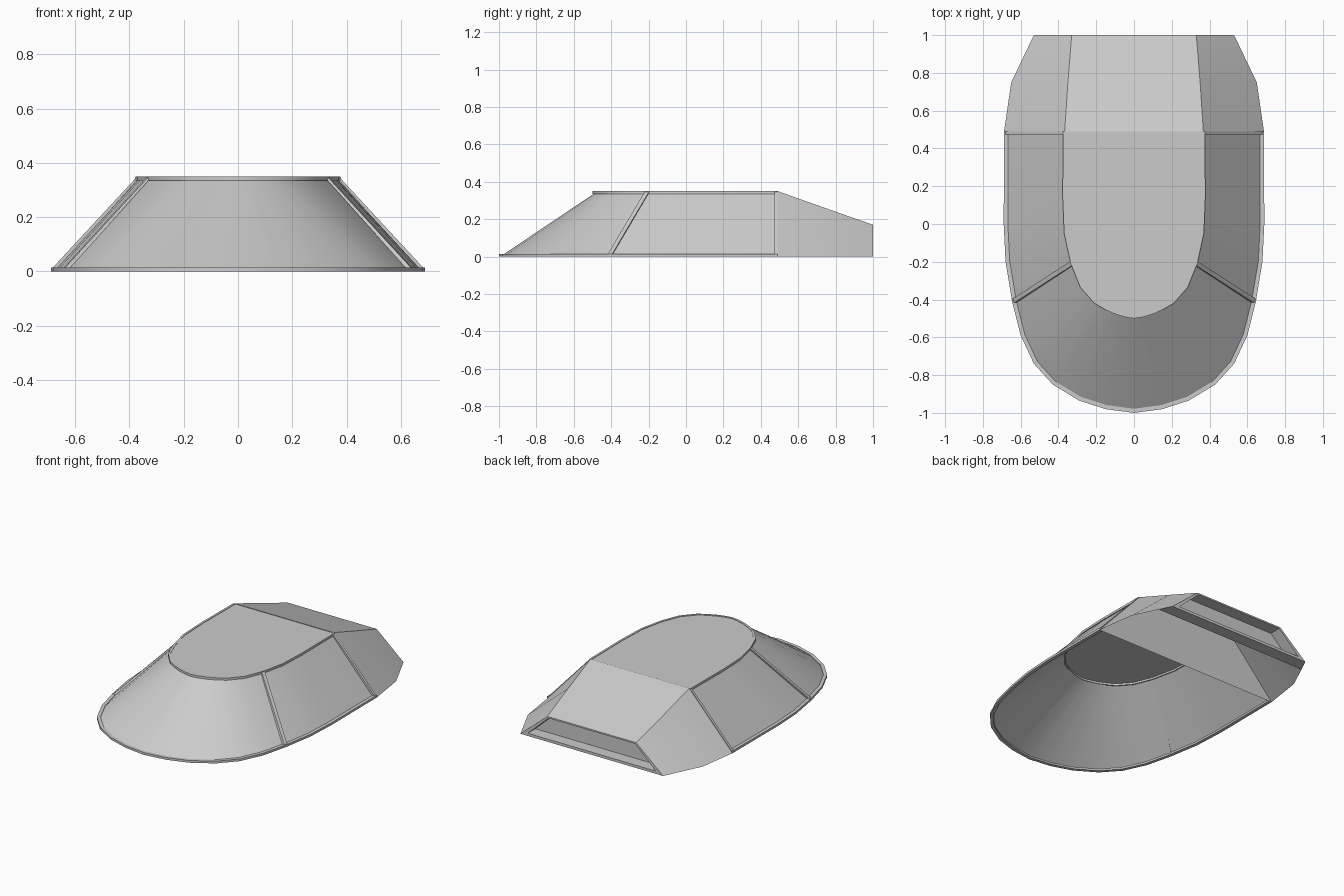
import bpy, math
from mathutils import Vector

if "Cube" in bpy.data.objects:
    bpy.data.objects.remove(bpy.data.objects["Cube"])

# Right-hand half outlines, rear to nose: sill on the ground and edge of the roof
SILL = [(.688, .49), (.69, 0), (.68, -.2), (.645, -.41), (.60, -.59), (.53, -.74),
        (.43, -.85), (.29, -.935), (.15, -.98), (0, -1)]
ROOF = [(.375, .49), (.378, .15), (.37, -.05), (.335, -.21), (.285, -.335), (.21, -.42),
        (.155, -.452), (.105, -.475), (.05, -.492), (0, -.5)]
H = .35
PILLAR = 3  # outline index of the windscreen pillar


def make(name, verts, faces):
    me = bpy.data.meshes.new(name)
    me.from_pydata([tuple(v) for v in verts], [], faces)
    me.validate()
    ob = bpy.data.objects.new(name, me)
    bpy.context.collection.objects.link(ob)
    bpy.ops.object.select_all(action='DESELECT')
    ob.select_set(True)
    bpy.context.view_layer.objects.active = ob
    bpy.ops.object.mode_set(mode='EDIT')
    bpy.ops.mesh.select_all(action='SELECT')
    bpy.ops.mesh.normals_make_consistent(inside=False)
    bpy.ops.object.mode_set(mode='OBJECT')
    bpy.ops.object.shade_smooth_by_angle(angle=math.radians(30))
    return ob


def full(half):
    return half + [(-x, y) for x, y in reversed(half[:-1])]


def tangent(pts, i):
    a, b = Vector(pts[max(i - 1, 0)]), Vector(pts[min(i + 1, len(pts) - 1)])
    return (b - a).normalized()


def offset(half, d, z):
    """Full outline moved inward by d, at height z."""
    pts = full(half)
    out = []
    for i, (x, y) in enumerate(pts):
        t = tangent(pts, i)
        if i in (0, len(pts) - 1):
            t = Vector((0, -1 if i == 0 else 1))
        out.append(Vector((x + t.y * d, y - t.x * d, z)))
    return out


def loft(name, rows, closed=False):
    n, m = len(rows[0]), len(rows)
    faces = [(r * n + i, r * n + i + 1, (r + 1) % m * n + i + 1, (r + 1) % m * n + i)
             for r in range(m if closed else m - 1) for i in range(n - 1)]
    if closed:
        faces += [[r * n for r in range(m)], [r * n + n - 1 for r in range(m)]]
    return make(name, [v for row in rows for v in row], faces)


# Frame rims around the sill and the roof
loft("sill_rim", [offset(SILL, 0, 0), offset(SILL, 0, .015),
                  offset(SILL, .022, .015), offset(SILL, .022, 0)], True)
loft("roof_rim", [offset(ROOF, 0, H - .015), offset(ROOF, 0, H),
                  offset(ROOF, .014, H), offset(ROOF, .014, H - .015)], True)

# Roof panel just inside its rim
roof = offset(ROOF, .014, H - .003)
make("roof_panel", roof, [list(range(len(roof)))])

# Glass: windscreen in the middle, a window each side
low, high = offset(SILL, .018, .008), offset(ROOF, .01, H - .012)
n = len(low)
for name, a, b in (("right_window", 0, PILLAR + 1),
                   ("windscreen", PILLAR, n - PILLAR),
                   ("left_window", n - PILLAR - 1, n)):
    loft(name, [low[a:b], high[a:b]])


# Pillars from sill to roof
def pillar(name, i, w0, w1):
    verts = []
    for half, z, d in ((SILL, .008, .02), (ROOF, H - .004, .012)):
        outer, inner = offset(half, 0, z), offset(half, d, z)
        pts = full(half)
        t = tangent(pts, i).to_3d()
        if i in (0, n - 1):
            t = Vector((0, -1 if i == 0 else 1, 0))
        verts += [outer[i] + t * w0, outer[i] + t * w1, inner[i] + t * w1, inner[i] + t * w0]
    make(name, verts, [(0, 1, 2, 3), (4, 5, 6, 7)] +
         [(k, (k + 1) % 4, (k + 1) % 4 + 4, k + 4) for k in range(4)])


for side, front, rear, s in (("right", PILLAR, 0, 1), ("left", n - 1 - PILLAR, n - 1, -1)):
    pillar(side + "_front_pillar", front, -.012, .012)
    pillar(side + "_rear_pillar", rear, 0, s * .017)


# Rear fairing with a bulkhead in front and a recessed tail
def section(b, t, y, z0, z1):
    return [Vector(p) for p in ((b, y, z0), (t, y, z1), (-t, y, z1), (-b, y, z0))]


bulkhead = section(.688, .367, .49, 0, H)
make("bulkhead", bulkhead, [(0, 1, 2, 3)])
loft("rear_fairing", [bulkhead, section(.65, .35, .75, 0, .258), section(.53, .33, 1, 0, .17)])

rings = [section(.53, .33, 1, 0, .17), section(.475, .322, 1, .018, .16),
         section(.475, .322, .92, .018, .16)]
faces = [(r * 4 + k, r * 4 + (k + 1) % 4, r * 4 + (k + 1) % 4 + 4, r * 4 + k + 4)
         for r in range(2) for k in range(4)] + [(8, 9, 10, 11)]
floor = [(.53, 1, 0), (-.53, 1, 0), (-.57, .915, 0), (.57, .915, 0)]
make("tail_recess", [v for r in rings for v in r], faces)
make("tail_floor", floor, [(0, 1, 2, 3)])
